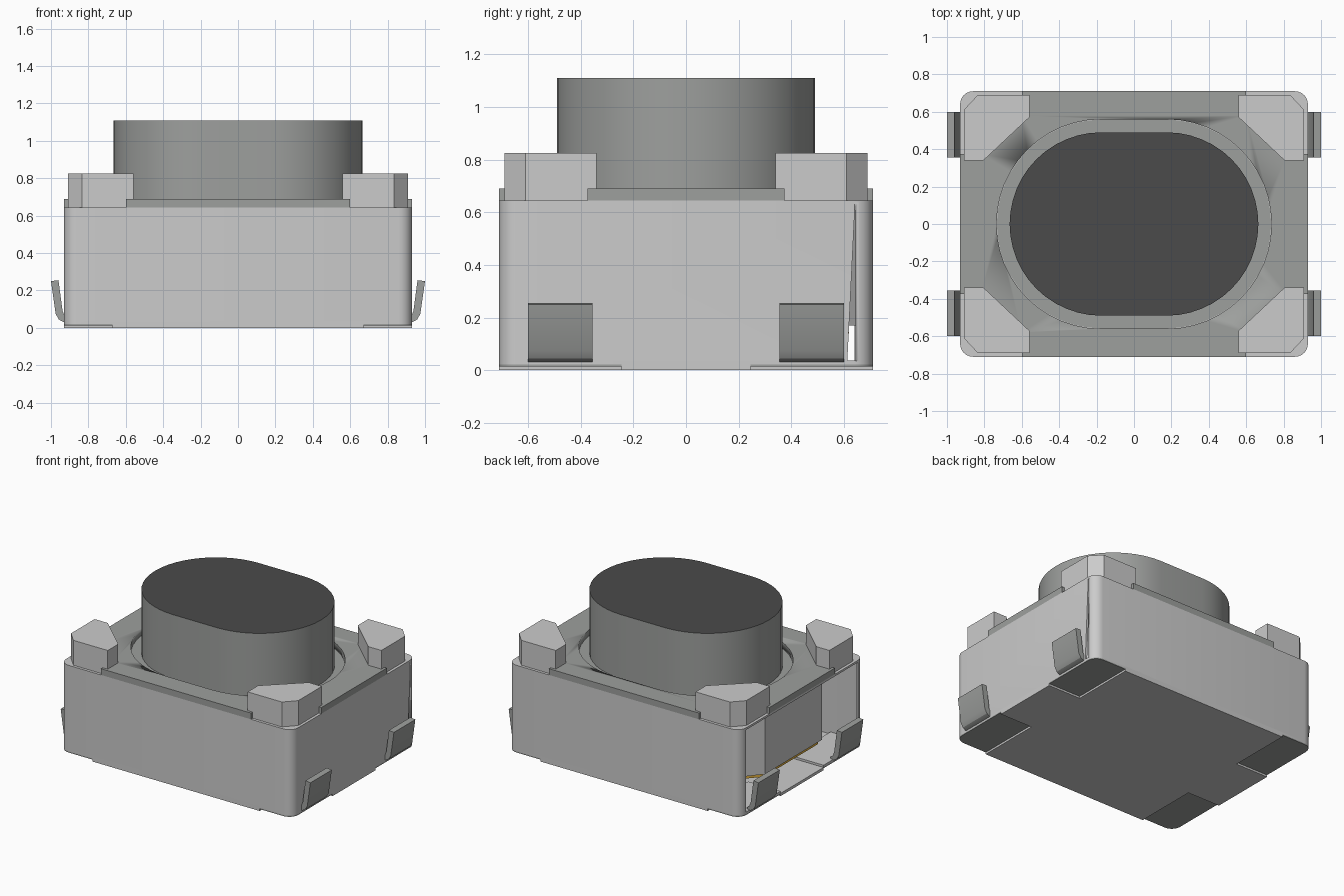
import bpy, bmesh, math
from mathutils import Vector

cube = bpy.data.objects.get("Cube")
if cube:
    bpy.data.objects.remove(cube, do_unlink=True)


def material(name, rgb):
    m = bpy.data.materials.new(name)
    m.use_nodes = True
    m.diffuse_color = (*rgb, 1)
    m.node_tree.nodes["Principled BSDF"].inputs["Base Color"].default_value = (*rgb, 1)
    return m


LIGHT = material("light grey plastic", (0.6, 0.6, 0.6))
METAL = material("grey metal", (0.34, 0.35, 0.34))
DARK = material("dark grey cap", (0.07, 0.07, 0.07))
GOLD = material("gold contact", (0.75, 0.43, 0.05))


def prism(name, pts, lo, hi, mat, axis="z"):
    """Extrude a flat outline from lo to hi along an axis."""
    place = {"z": lambda a, b, c: (a, b, c),
             "y": lambda a, b, c: (a, c, b),
             "x": lambda a, b, c: (c, a, b)}[axis]
    bm = bmesh.new()
    ends = [[bm.verts.new(place(a, b, c)) for a, b in pts] for c in (lo, hi)]
    bm.faces.new(ends[0])
    bm.faces.new(ends[1])
    n = len(pts)
    for i in range(n):
        j = (i + 1) % n
        bm.faces.new((ends[0][i], ends[0][j], ends[1][j], ends[1][i]))
    bmesh.ops.recalc_face_normals(bm, faces=bm.faces)
    for f in bm.faces:
        f.smooth = True
    for e in bm.edges:
        e.smooth = e.calc_face_angle(3) < math.radians(30)
    mesh = bpy.data.meshes.new(name)
    bm.to_mesh(mesh)
    bm.free()
    mesh.materials.append(mat)
    ob = bpy.data.objects.new(name, mesh)
    bpy.context.collection.objects.link(ob)
    return ob


def rect(x0, x1, y0, y1):
    return [(x0, y0), (x1, y0), (x1, y1), (x0, y1)]


def arc(cx, cy, r, start, end, steps):
    return [(cx + r * math.cos(math.radians(start + (end - start) * i / steps)),
             cy + r * math.sin(math.radians(start + (end - start) * i / steps)))
            for i in range(steps + 1)]


def stadium(half, r):
    return arc(half, 0, r, -90, 90, 24) + arc(-half, 0, r, 90, 270, 24)


def four_way(pts):
    """Repeat one quadrant's outline, ordered from +x to +y, around the centre."""
    out = list(pts) + [(-x, y) for x, y in reversed(pts)]
    return out + [(-x, -y) for x, y in out]


def cut(ob, cutter):
    mod = ob.modifiers.new("cut", "BOOLEAN")
    mod.operation = "DIFFERENCE"
    mod.solver = "EXACT"
    mod.object = cutter
    cutter.hide_render = True
    cutter.hide_set(True)
    cutter.display_type = "WIRE"


W, D, R, T = 0.93, 0.71, 0.07, 0.015


def corners(r):
    """Four rounded corners, starting at the back of the open right end."""
    cx, cy = W - R, D - R
    return (arc(-cx, cy, r, 180, 90, 6) + arc(cx, cy, r, 90, 0, 6)
            + arc(cx, -cy, r, 0, -90, 6) + arc(-cx, -cy, r, -90, -180, 6))


# Housing: thin walls, open at the right end, with a narrow slit at the left end
walls = prism("housing_walls", corners(R) + corners(R - T)[::-1], 0.035, 0.64, LIGHT)
slit = prism("slit_cutter", [(0.613, 0.03), (0.645, 0.03), (0.642, 0.62)],
             0.9, 1.0, LIGHT, "x")
cut(walls, slit)
prism("housing_deck", corners(R), 0.63, 0.645, LIGHT)

# Floor: lowered centre, skirts along the long sides, raised corner pads
prism("floor_centre", four_way([(W, 0.245), (0.67, 0.245), (0.67, D)]),
      0.0, 0.02, LIGHT)
for s, side in ((-1, "front"), (1, "back")):
    y0, y1 = sorted((s * (D - T), s * D))
    prism(side + "_skirt", rect(-0.67, 0.67, y0, y1), 0.01, 0.04, LIGHT)
prism("left_end_skirt", rect(W - T, W, -0.245, 0.245), 0.015, 0.04, LIGHT)

# Inner block and the contact under it
prism("inner_block", four_way([(0.86, 0.325), (0.58, 0.66)]), 0.17, 0.635, LIGHT)
prism("contact_plate", four_way([(0.84, 0.31), (0.56, 0.62)]), 0.14, 0.17, GOLD)

# Cover plate with an oval opening
cover = prism("cover_plate", four_way([(W, 0.375), (0.82, 0.375), (0.6, 0.58), (0.6, D)]),
              0.645, 0.69, METAL)
opening = prism("opening_cutter", stadium(0.175, 0.56), 0.6, 0.8, METAL)
cut(cover, opening)
prism("opening_floor", stadium(0.175, 0.558), 0.64, 0.648, METAL)

# Push button with a dark top
button = prism("button", stadium(0.175, 0.49), 0.62, 1.11, METAL)
button.data.materials.append(DARK)
for f in button.data.polygons:
    if f.normal.z > 0.9:
        f.material_index = 1

# Corner pegs, corner pads and terminals
peg = [(0.91, 0.34), (0.91, 0.61), (0.835, 0.69), (0.56, 0.69), (0.56, 0.57), (0.805, 0.34)]
pad = [(0.67, 0.245), (W, 0.245)] + arc(W - R, D - R, R, 0, 90, 6) + [(0.67, D)]
tab = [(0.91, 0.03), (0.935, 0.032), (0.958, 0.045), (0.975, 0.075), (1.0, 0.25),
       (0.96, 0.255), (0.938, 0.09), (0.925, 0.06), (0.91, 0.05)]
for sx, end in ((-1, "right"), (1, "left")):
    for sy, side in ((-1, "front"), (1, "back")):
        tag = side + "_" + end
        mirror = lambda pts: [(sx * x, sy * y) for x, y in pts]
        prism(tag + "_peg", mirror(peg), 0.64, 0.825, LIGHT)
        prism(tag + "_pad", mirror(pad), 0.022, 0.036, LIGHT)
        prism(tag + "_terminal_foot", mirror(pad), 0.014, 0.022, METAL)
        y0, y1 = sorted((sy * 0.355, sy * 0.6))
        prism(tag + "_terminal_tab", [(sx * x, z) for x, z in tab], y0, y1, METAL, "y")
